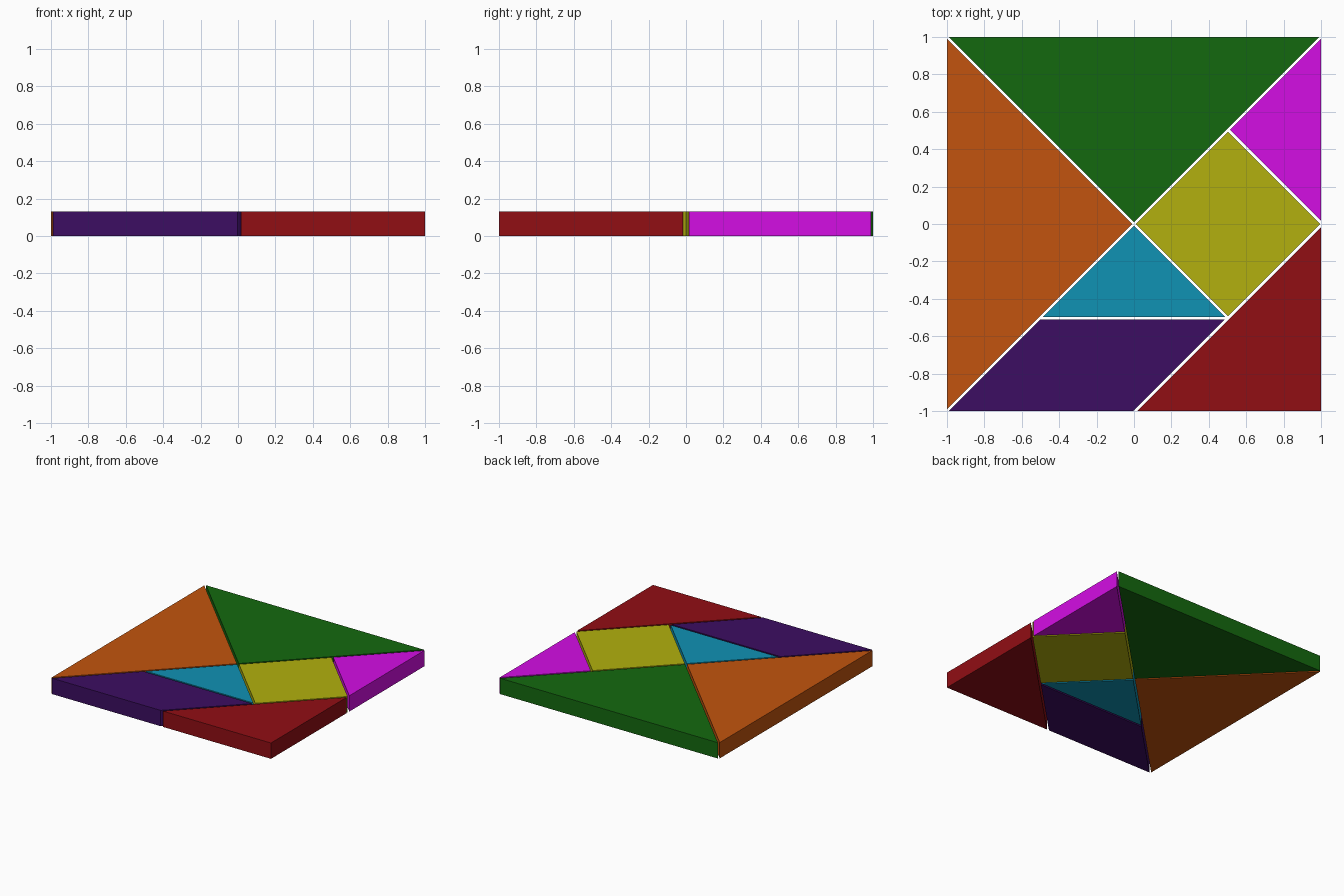
import bpy
from mathutils import Vector

if "Cube" in bpy.data.objects:
    bpy.data.objects.remove(bpy.data.objects["Cube"])

HEIGHT = 0.13
INSET = 0.007            # every piece is trimmed by this, leaving thin gaps
S = 1.0 + INSET          # nominal half size before trimming


def linear(c):
    c /= 255
    return c / 12.92 if c <= 0.04045 else ((c + 0.055) / 1.055) ** 2.4


def inset_polygon(points, d):
    """Move every edge of a counter-clockwise convex polygon inwards by d."""
    result = []
    n = len(points)
    for i in range(n):
        p = points[i]
        e1 = (p - points[i - 1]).normalized()
        e2 = (points[(i + 1) % n] - p).normalized()
        n1, n2 = Vector((-e1.y, e1.x)), Vector((-e2.y, e2.x))
        result.append(p + (n1 + n2) * d / (1 + n1.dot(n2)))
    return result


def piece(name, corners, rgb):
    outline = inset_polygon([Vector(c) * S for c in corners], INSET)
    n = len(outline)
    verts = [(p.x, p.y, z) for z in (0, HEIGHT) for p in outline]
    faces = [tuple(reversed(range(n))), tuple(range(n, 2 * n))]
    faces += [(i, (i + 1) % n, (i + 1) % n + n, i + n) for i in range(n)]
    mesh = bpy.data.meshes.new(name)
    mesh.from_pydata(verts, [], faces)
    mat = bpy.data.materials.new(name + "_color")
    mat.diffuse_color = (*[linear(c) for c in rgb], 1)
    mat.use_nodes = True
    mat.node_tree.nodes["Principled BSDF"].inputs["Base Color"].default_value = mat.diffuse_color
    mesh.materials.append(mat)
    bpy.context.collection.objects.link(bpy.data.objects.new(name, mesh))


# Two large triangles
piece("large_triangle_back", [(0, 0), (1, 1), (-1, 1)], (20, 105, 15))
piece("large_triangle_left", [(0, 0), (-1, 1), (-1, -1)], (194, 84, 14))
# Medium triangle
piece("medium_triangle", [(0, -1), (1, -1), (1, 0)], (145, 14, 20))
# Two small triangles
piece("small_triangle_right", [(1, 0), (1, 1), (0.5, 0.5)], (212, 14, 228))
piece("small_triangle_center", [(0, 0), (-0.5, -0.5), (0.5, -0.5)], (16, 146, 180))
# Square and parallelogram
piece("square", [(0, 0), (0.5, -0.5), (1, 0), (0.5, 0.5)], (178, 176, 14))
piece("parallelogram", [(-1, -1), (0, -1), (0.5, -0.5), (-0.5, -0.5)], (60, 13, 98))
